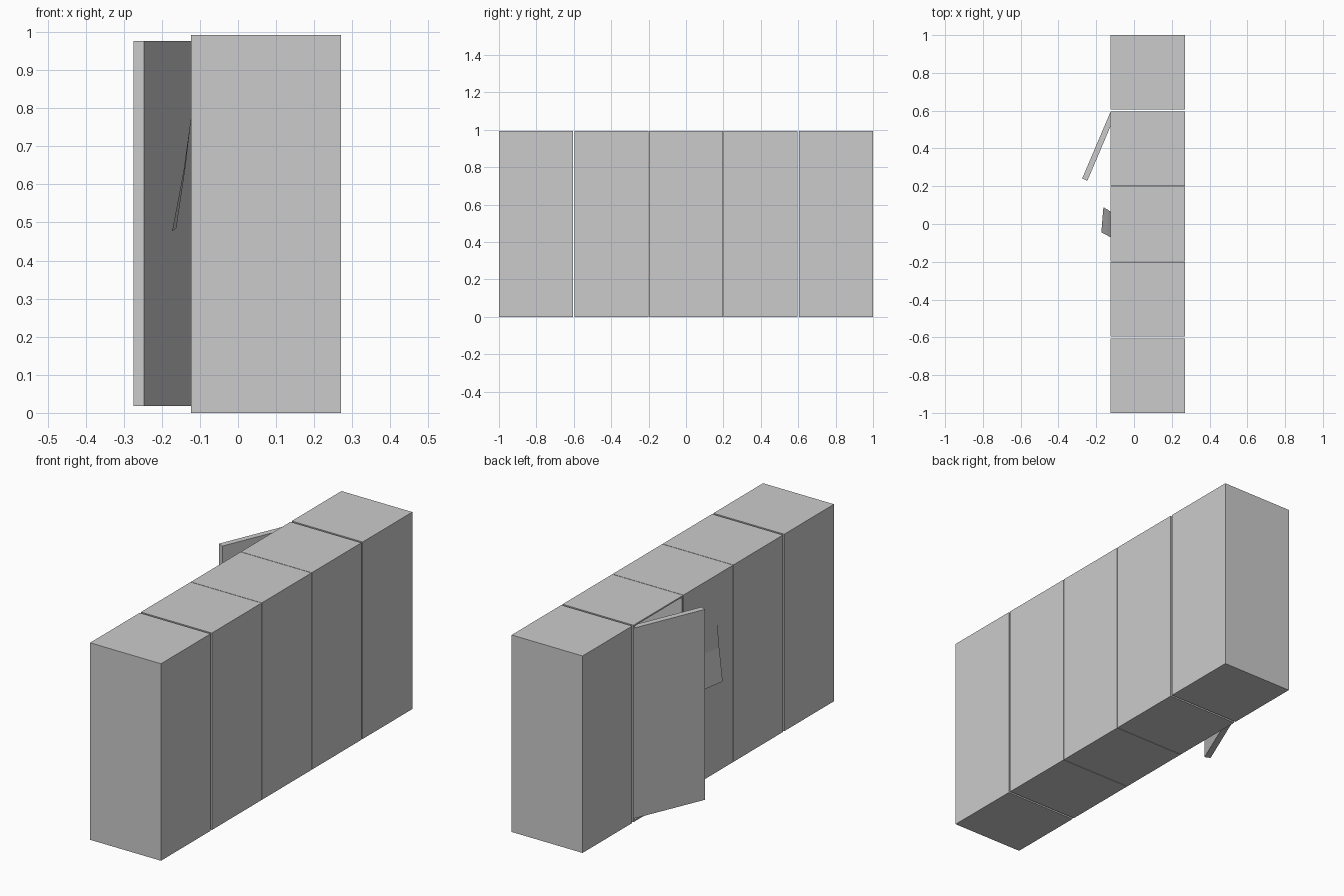
import bpy, bmesh, math
from mathutils import Vector, Matrix

if "Cube" in bpy.data.objects:
    bpy.data.objects.remove(bpy.data.objects["Cube"])

SIDE, HEIGHT, FRONT = 0.395, 0.992, -0.124   # locker footprint, height, door plane
WALL = 0.01


def finish(name, bm):
    mesh = bpy.data.meshes.new(name)
    bmesh.ops.recalc_face_normals(bm, faces=bm.faces)
    bm.to_mesh(mesh)
    bm.free()
    obj = bpy.data.objects.new(name, mesh)
    bpy.context.collection.objects.link(obj)
    return obj


def box(lo, hi):
    lo, hi = Vector(lo), Vector(hi)
    bm = bmesh.new()
    bmesh.ops.create_cube(bm, size=1, matrix=Matrix.Translation((lo + hi) / 2)
                          @ Matrix.Diagonal((*(hi - lo), 1)))
    return bm


# row of lockers, the fourth one hollow
for i, y in enumerate((-1, -0.595, -0.1975, 0.2, 0.605)):
    bm = box((FRONT, y, 0), (FRONT + SIDE, y + SIDE, HEIGHT))
    name = "locker"
    if i == 3:
        name = "open_locker"
        bm.normal_update()
        face = min(bm.faces, key=lambda f: f.normal.x)
        bmesh.ops.inset_region(bm, faces=[face], thickness=WALL)
        ext = bmesh.ops.extrude_discrete_faces(bm, faces=[face])
        bmesh.ops.translate(bm, vec=(SIDE - WALL, 0, 0), verts=ext["faces"][0].verts)
    finish(name, bm)

# open door, swung outwards about its hinge
door = finish("open_door", box((0, -0.385, 0.018), (0.03, 0, 0.977)))
door.location = (FRONT, 0.595, 0)
door.rotation_euler.z = -math.radians(23)

# bent sheet sticking out of the middle locker
bm = bmesh.new()
rows = [((-0.12, 0.062, 0.80), (-0.12, -0.072, 0.79)),
        ((-0.138, 0.075, 0.645), (-0.143, -0.06, 0.635)),
        ((-0.162, 0.089, 0.485), (-0.173, -0.045, 0.477))]
verts = [[bm.verts.new(p) for p in row] for row in rows]
for a, b in zip(verts, verts[1:]):
    bm.faces.new((a[0], a[1], b[1], b[0]))
finish("hanging_sheet", bm)
